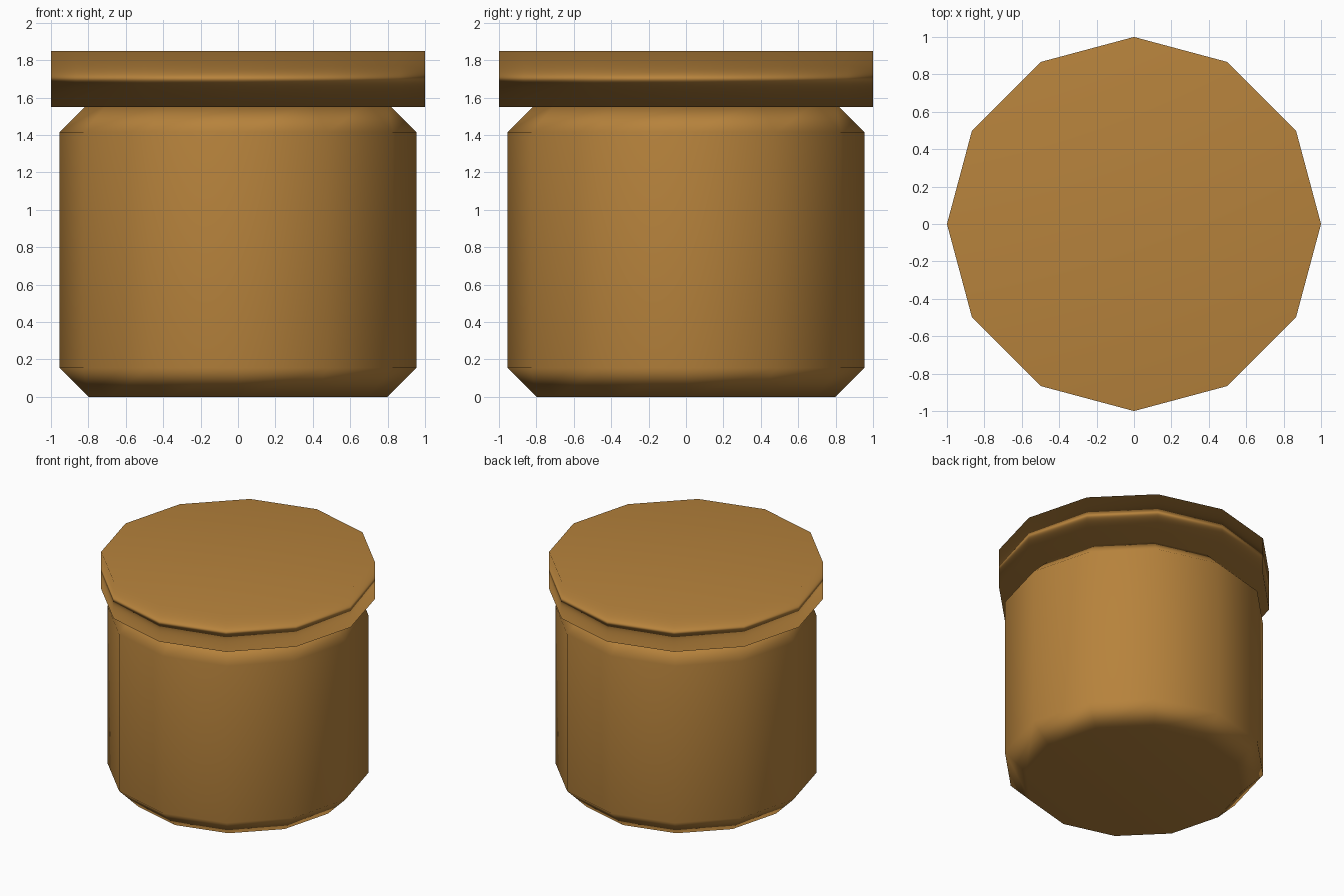
import bpy
import bmesh
from math import cos, sin, pi

if "Cube" in bpy.data.objects:
    bpy.data.objects.remove(bpy.data.objects["Cube"])

SIDES = 12

brown = bpy.data.materials.new("warm_brown")
brown.diffuse_color = (0.47, 0.225, 0.045, 1.0)
brown.use_nodes = True
brown.node_tree.nodes["Principled BSDF"].inputs["Base Color"].default_value = brown.diffuse_color


def turned(name, profile):
    """Closed 12-sided solid from (radius, height) rings, bottom to top."""
    bm = bmesh.new()
    rings = [[bm.verts.new((r * cos(2 * pi * i / SIDES), r * sin(2 * pi * i / SIDES), z))
              for i in range(SIDES)] for r, z in profile]
    for low, high in zip(rings, rings[1:]):
        for i in range(SIDES):
            j = (i + 1) % SIDES
            bm.faces.new((low[i], low[j], high[j], high[i]))
    bm.faces.new(rings[0][::-1])
    bm.faces.new(rings[-1])
    for face in bm.faces:
        face.smooth = True
    mesh = bpy.data.meshes.new(name)
    bm.to_mesh(mesh)
    bm.free()
    mesh.materials.append(brown)
    obj = bpy.data.objects.new(name, mesh)
    bpy.context.collection.objects.link(obj)
    # soft shading dominated by the large faces
    weighted = obj.modifiers.new("area_normals", 'WEIGHTED_NORMAL')
    weighted.mode = 'FACE_AREA'
    return obj


# Jar body with chamfered foot and shoulder
turned("jar_body", [(0.80, 0.0), (0.955, 0.155), (0.955, 1.415), (0.80, 1.57)])

# Flat overhanging lid
turned("jar_lid", [(1.0, 1.55), (1.0, 1.85)])
